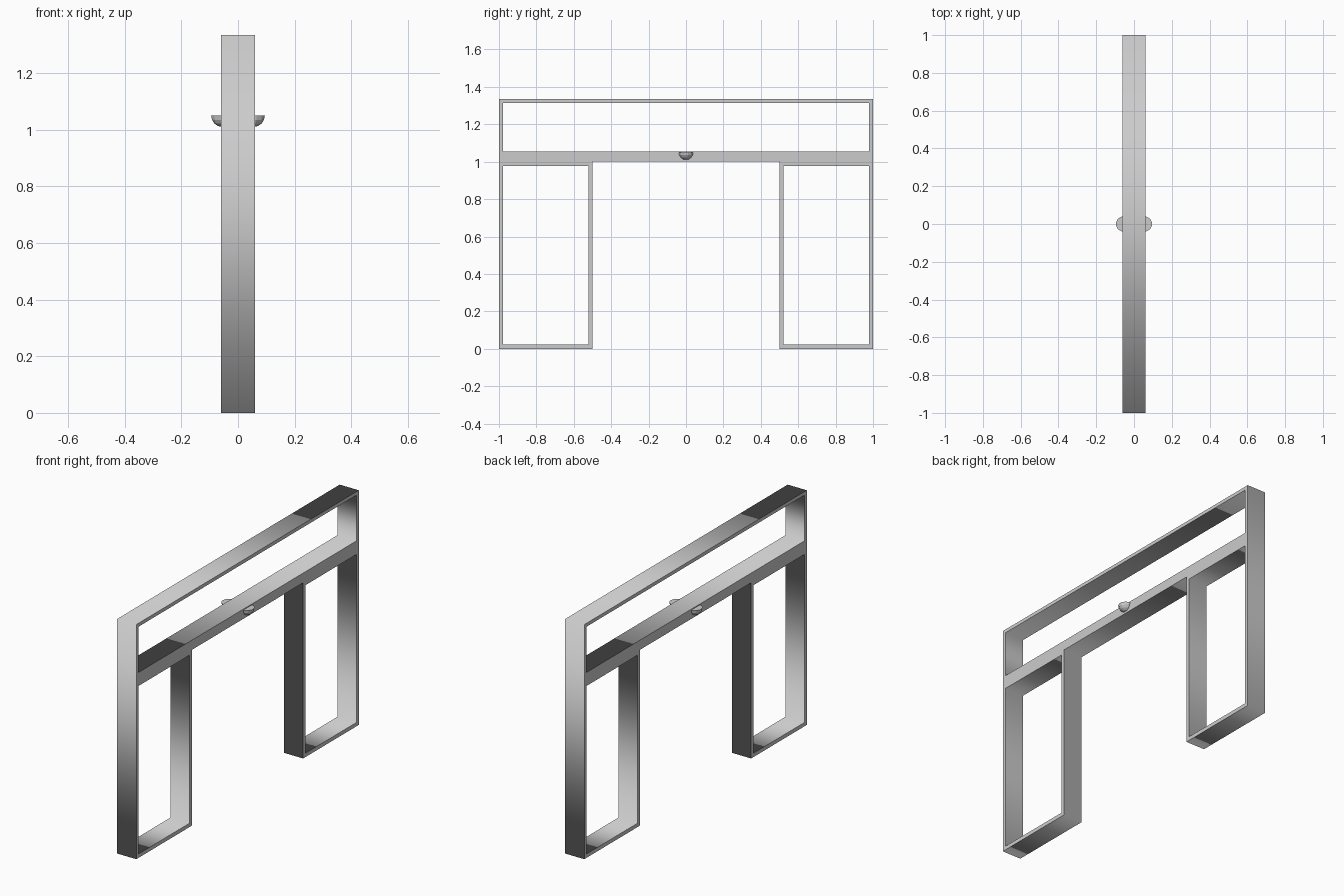
import bpy, bmesh
from mathutils import Vector, Matrix
from math import radians

if "Cube" in bpy.data.objects:
    bpy.data.objects.remove(bpy.data.objects["Cube"])

DEPTH = 0.06      # half thickness of the frame
HEIGHT = 1.335


def rect(y0, z0, y1, z1):
    return [(y0, z0), (y1, z0), (y1, z1), (y0, z1)]


# Frame: one outline with three openings, extruded across x
outline = [(-1, 0), (-0.5, 0), (-0.5, 1.0), (0.5, 1.0), (0.5, 0), (1, 0),
           (1, HEIGHT), (-1, HEIGHT)]
openings = [rect(-0.978, 0.022, -0.522, 0.978),
            rect(0.522, 0.022, 0.978, 0.978),
            rect(-0.978, 1.055, 0.978, HEIGHT - 0.02)]

curve = bpy.data.curves.new("gate_frame", 'CURVE')
curve.dimensions = '2D'
curve.fill_mode = 'BOTH'
curve.extrude = DEPTH
for points in [outline] + openings:
    spline = curve.splines.new('POLY')
    spline.points.add(len(points) - 1)
    for p, (y, z) in zip(spline.points, points):
        p.co = (y, z, 0, 1)
    spline.use_cyclic_u = True
frame = bpy.data.objects.new("gate_frame", curve)
frame.rotation_euler = (radians(90), 0, radians(90))
bpy.context.collection.objects.link(frame)
bpy.context.view_layer.objects.active = frame
frame.select_set(True)
bpy.ops.object.convert(target='MESH')


# Lamps: quarter-sphere bowls with flat tops on both faces of the beam
def lamp(name, side):
    bm = bmesh.new()
    bmesh.ops.create_uvsphere(bm, u_segments=12, v_segments=8, radius=0.04,
                              matrix=Matrix.Rotation(radians(15), 4, 'Z'))
    for cut in (Vector((0, 0, 1)), Vector((-side, 0, 0))):
        geom = bm.verts[:] + bm.edges[:] + bm.faces[:]
        res = bmesh.ops.bisect_plane(bm, geom=geom, plane_co=(0, 0, 0),
                                     plane_no=cut, clear_outer=True)
        edges = [e for e in bm.edges if e.is_boundary]
        bmesh.ops.holes_fill(bm, edges=edges)
    bmesh.ops.recalc_face_normals(bm, faces=bm.faces)
    mesh = bpy.data.meshes.new(name)
    bm.to_mesh(mesh)
    bm.free()
    obj = bpy.data.objects.new(name, mesh)
    obj.location = (side * 0.056, 0, 1.05)
    bpy.context.collection.objects.link(obj)


lamp("lamp_right", 1)
lamp("lamp_left", -1)
